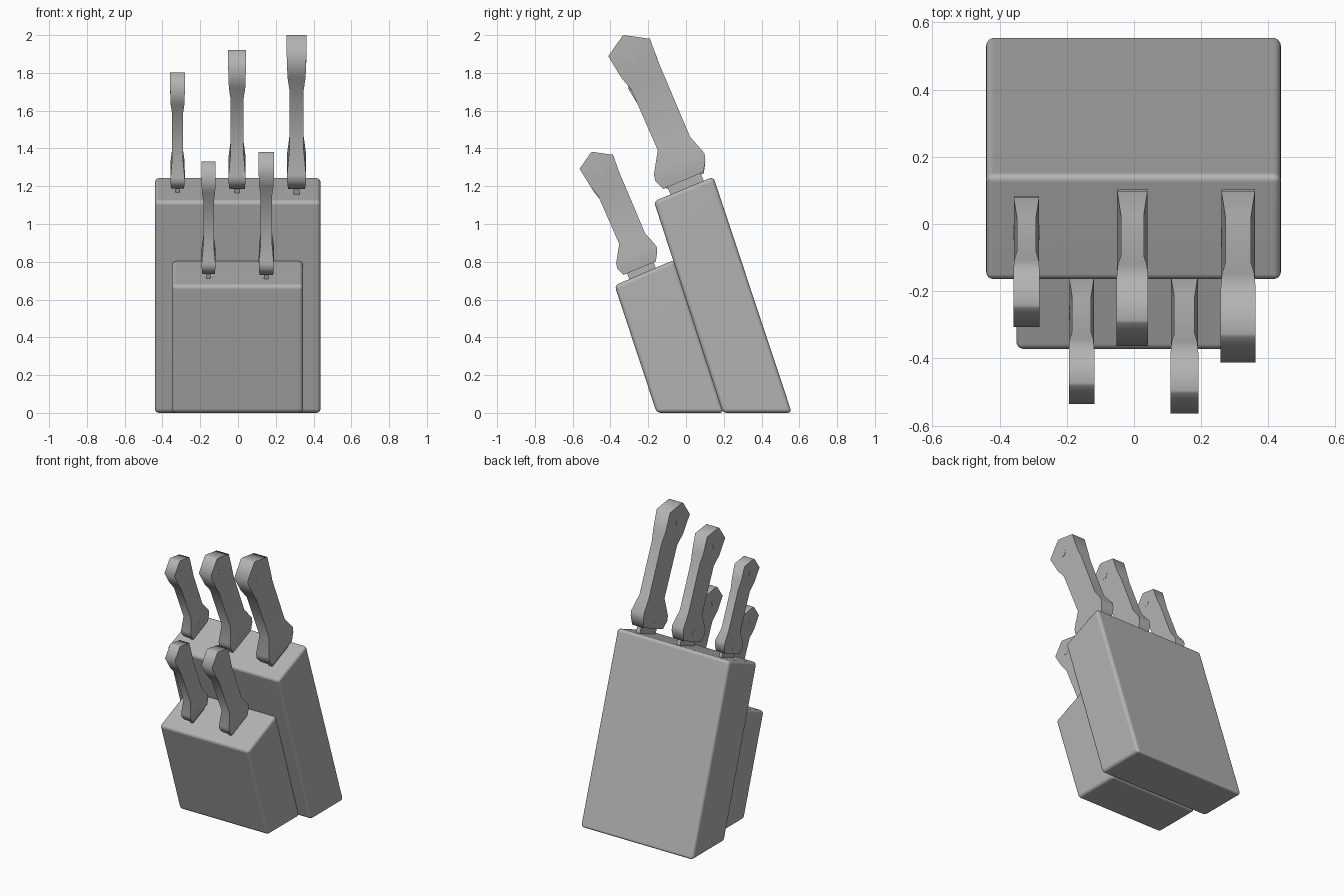
import bpy, bmesh, math
from mathutils import Vector

if "Cube" in bpy.data.objects:
    bpy.data.objects.remove(bpy.data.objects["Cube"])

grey = bpy.data.materials.new("plain grey")
grey.use_nodes = True
COLOUR = (0.45, 0.45, 0.45, 1)
grey.diffuse_color = COLOUR
grey.node_tree.nodes["Principled BSDF"].inputs["Base Color"].default_value = COLOUR

TILT = math.radians(22.7)
AXIS = Vector((0, -math.sin(TILT), math.cos(TILT)))   # along a handle
SIDE = Vector((0, math.cos(TILT), math.sin(TILT)))    # towards its back edge
ACROSS = Vector((1, 0, 0))


def finish(name, bm, angle):
    bmesh.ops.recalc_face_normals(bm, faces=bm.faces[:])
    mesh = bpy.data.meshes.new(name)
    bm.to_mesh(mesh)
    bm.free()
    mesh.materials.append(grey)
    obj = bpy.data.objects.new(name, mesh)
    bpy.context.collection.objects.link(obj)
    bpy.ops.object.select_all(action='DESELECT')
    obj.select_set(True)
    bpy.context.view_layer.objects.active = obj
    bpy.ops.object.shade_smooth_by_angle(angle=math.radians(angle))
    return obj


def loft(bm, rings):
    """Skin a list of four-cornered sections and cap both ends."""
    rings = [[bm.verts.new(p) for p in ring] for ring in rings]
    for a, b in zip(rings, rings[1:]):
        for i in range(4):
            j = (i + 1) % 4
            bm.faces.new((a[i], a[j], b[j], b[i]))
    bm.faces.new(rings[0])
    bm.faces.new(rings[-1])


def block(name, x0, x1, profile):
    """Leaning wooden block with softly rounded edges."""
    bm = bmesh.new()
    loft(bm, [[(x, y, z) for y, z in profile] for x in (x0, x1)])
    bmesh.ops.bevel(bm, geom=bm.edges[:], offset=0.022, segments=4,
                    profile=0.5, affect='EDGES')
    obj = finish(name, bm, 40)
    obj.modifiers.new("flat_sides", 'WEIGHTED_NORMAL').keep_sharp = True


# Handle sections: height along axis, front edge, back edge, half thickness
SECTIONS = [
    (0.0, -.114, .117, .045), (.055, -.137, .150, .050), (.09, -.130, .160, .050),
    (.20, -.062, .123, .038), (.55, -.068, .122, .038), (.63, -.092, .121, .048),
    (.76, -.112, .128, .052), (.83, -.002, .010, .052),
]


def knife(label, x, y, z, s):
    base = Vector((x, y, z))

    def section(u, front, back, half):
        corners = ((front, -half), (back, -half), (back, half), (front, half))
        return [base + s * (AXIS * u + SIDE * v + ACROSS * w) for v, w in corners]

    bm = bmesh.new()
    loft(bm, [section(*row) for row in SECTIONS])
    finish(label + "_handle", bm, 70)

    # Blade root running from the handle into the block
    bm = bmesh.new()
    loft(bm, [section(u, -.09, .10, .015) for u in (-.14, .01)])
    finish(label + "_blade_root", bm, 30)

    # Flush rivets through the handle
    for part, u, half in (("lower", .066, .0505), ("upper", .707, .0515)):
        bm = bmesh.new()
        bmesh.ops.create_cone(bm, cap_ends=True, segments=16, radius1=.028 * s,
                              radius2=.028 * s, depth=2 * half * s)
        for v in bm.verts:
            v.co = base + AXIS * (u * s + v.co.x) + SIDE * v.co.y + ACROSS * v.co.z
        finish(label + "_" + part + "_rivet", bm, 40)


block("tall_block", -.44, .437, [(.56, 0), (.195, 0), (-.17, 1.12), (.145, 1.25)])
block("short_block", -.35, .345, [(.20, 0), (-.155, 0), (-.378, .675), (-.063, .81)])

knife("large_knife", .31, -.015, 1.23, 1.0)
knife("medium_knife", -.005, -.004, 1.226, .905)
knife("small_knife", -.32, -.007, 1.22, .755)
knife("front_left_knife", .15, -.246, .766, .80)
knife("front_right_knife", -.156, -.246, .768, .73)
